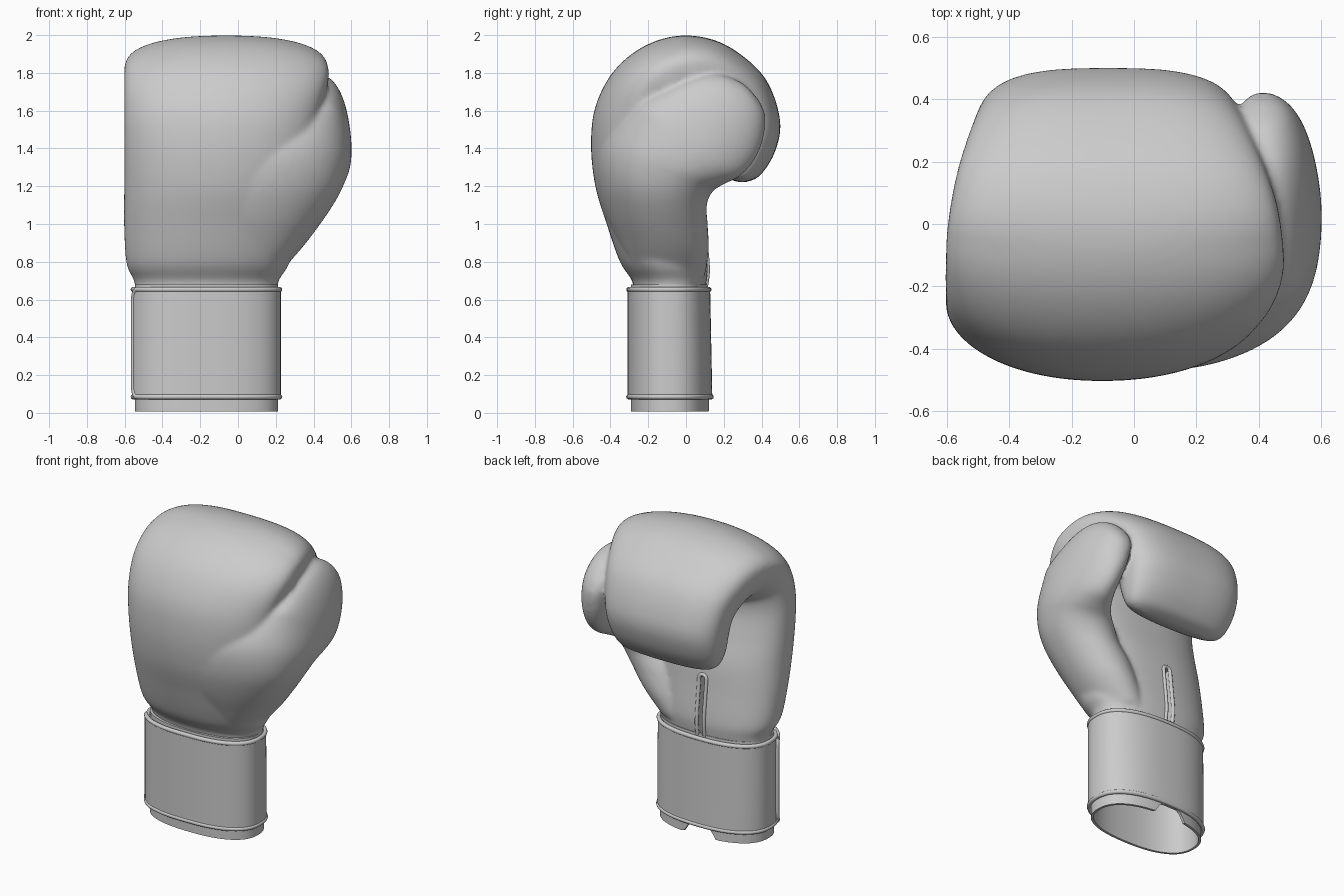
import bpy, bmesh, math
from mathutils import Vector

if "Cube" in bpy.data.objects:
    bpy.data.objects.remove(bpy.data.objects["Cube"])


def new_object(name, bm):
    bmesh.ops.recalc_face_normals(bm, faces=bm.faces[:])
    me = bpy.data.meshes.new(name)
    bm.to_mesh(me)
    bm.free()
    ob = bpy.data.objects.new(name, me)
    bpy.context.collection.objects.link(ob)
    for p in me.polygons:
        p.use_smooth = True
    return ob


def spow(v, n):
    return math.copysign(abs(v) ** (2 / n), v)


def bump(u, centre, width):
    return max(0, 1 - ((u - centre) / width) ** 2)


def catmull(rows, steps):
    out = []
    for i in range(len(rows) - 1):
        a, b, c, d = (rows[max(0, min(len(rows) - 1, i + k))] for k in (-1, 0, 1, 2))
        for s in range(steps):
            t = s / steps
            out.append([0.5 * (2*q + (r-p)*t + (2*p-5*q+4*r-u)*t*t + (3*q-p-3*r+u)*t**3)
                        for p, q, r, u in zip(a, b, c, d)])
    return out + [list(rows[-1])]


def loft(name, rows, square, skew, n_in, seg=64):
    """Rows: outer y, z, inner y, z, left x, right x, widest fraction.
    square and skew give the outer half's squareness and left lean along the sweep."""
    bm = bmesh.new()
    rings = []
    path = catmull(rows, 6)
    for i, (oy, oz, iy, iz, xl, xr, f) in enumerate(path):
        u = i / (len(path) - 1)
        ring = []
        for k in range(seg):
            a = 2 * math.pi * k / seg
            n = square(u) if math.sin(a) < 0 else n_in
            s = spow(math.sin(a), n)
            left = xl - skew(u) * max(0, -s)
            x = (left + xr) / 2 + (xr - left) / 2 * spow(math.cos(a), n)
            t = f + s * (f if s < 0 else 1 - f)
            ring.append(bm.verts.new((x, oy + (iy - oy) * t, oz + (iz - oz) * t)))
        rings.append(ring)
    for p, q in zip(rings, rings[1:]):
        for k in range(seg):
            m = (k + 1) % seg
            bm.faces.new((p[k], p[m], q[m], q[k]))
    bm.faces.new(rings[0])
    bm.faces.new(rings[-1])
    return new_object(name, bm)


def pipe(name, pts, r):
    cu = bpy.data.curves.new(name, 'CURVE')
    cu.dimensions = '3D'
    cu.bevel_depth, cu.bevel_resolution, cu.use_fill_caps = r, 3, True
    sp = cu.splines.new('POLY')
    sp.points.add(len(pts) - 1)
    for p, co in zip(sp.points, pts):
        p.co = (*co, 1)
    sp.use_smooth = True
    bpy.context.collection.objects.link(bpy.data.objects.new(name, cu))


def bake(ob):
    dg = bpy.context.evaluated_depsgraph_get()
    me = bpy.data.meshes.new_from_object(ob.evaluated_get(dg))
    ob.modifiers.clear()
    ob.data = me
    for p in me.polygons:
        p.use_smooth = True
    me.set_sharp_from_angle(angle=math.radians(40))


# Curled mitt, swept from the wrist over the knuckles to the fingertips
mitt = loft("glove_body", [
    (-.28, .64, .10, .64, -.545, .21, .5),
    (-.285, .70, .11, .70, -.55, .215, .5),
    (-.35, .80, .115, .78, -.59, .27, .5),
    (-.42, 1.0, .095, .97, -.603, .33, .5),
    (-.48, 1.2, .075, 1.15, -.603, .38, .5),
    (-.503, 1.42, .03, 1.32, -.603, .40, .5),
    (-.48, 1.62, .0, 1.45, -.603, .42, .48),
    (-.39, 1.80, .0, 1.53, -.603, .455, .43),
    (-.25, 1.925, .02, 1.55, -.603, .48, .38),
    (-.085, 1.99, .04, 1.56, -.60, .475, .36),
    (.085, 1.99, .06, 1.55, -.585, .455, .36),
    (.25, 1.925, .08, 1.53, -.56, .415, .38),
    (.42, 1.77, .10, 1.48, -.52, .36, .42),
    (.498, 1.55, .10, 1.42, -.495, .33, .46),
    (.47, 1.38, .13, 1.34, -.475, .31, .5),
    (.39, 1.255, .18, 1.265, -.43, .275, .5),
    (.31, 1.22, .26, 1.225, -.34, .20, .5)],
    lambda u: 2.1 + .8 * bump(u, .8, .24), lambda u: 0, 2.4)

# Thumb, rising out of the heel of the hand
thumb = loft("thumb", [
    (-.25, .72, .10, .72, -.10, .20, .5),
    (-.345, .88, .12, .86, -.05, .335, .55),
    (-.425, 1.05, .115, 1.0, 0, .45, .58),
    (-.468, 1.22, .11, 1.1, .08, .53, .6),
    (-.46, 1.38, .14, 1.17, .15, .575, .62),
    (-.38, 1.50, .20, 1.21, .24, .597, .6),
    (-.22, 1.64, .28, 1.25, .30, .60, .55),
    (0, 1.755, .35, 1.32, .32, .58, .5),
    (.16, 1.79, .40, 1.42, .325, .545, .5),
    (.30, 1.745, .42, 1.52, .34, .495, .5),
    (.39, 1.65, .42, 1.58, .375, .44, .5)],
    lambda u: 2, lambda u: .55 * bump(u, .32, .27), 2)

# Weld mitt and thumb into one padded surface
bm = bmesh.new()
bm.from_mesh(mitt.data)
bm.from_mesh(thumb.data)
bm.to_mesh(mitt.data)
bm.free()
bpy.data.objects.remove(thumb)
rm = mitt.modifiers.new("weld", 'REMESH')
rm.mode, rm.voxel_size, rm.use_smooth_shade = 'VOXEL', .013, True
sm = mitt.modifiers.new("soften", 'SMOOTH')
sm.factor, sm.iterations = .5, 10
bake(mitt)
bpy.context.view_layer.update()

# Piping around the wrist slit, laid on the palm
SX, SW = -.185, .026
path = [(SX - SW, .66 + .38 * i / 14) for i in range(15)]
path += [(SX - SW * math.cos(a), 1.04 + SW * math.sin(a))
         for a in (math.pi * i / 8 for i in range(1, 8))]
path += [(SX + SW, 1.04 - .38 * i / 14) for i in range(15)]
pts = []
for x, z in path:
    hit, loc, _, _ = mitt.ray_cast(Vector((x, .17, z)), Vector((0, -1, 0)))
    pts.append((x, loc.y if hit else .1, z))
pipe("slit_piping", pts, .012)

# Slit cut into the palm
bm = bmesh.new()
bmesh.ops.create_cube(bm, size=1)
for v in bm.verts:
    v.co = (SX + v.co.x * SW * 1.7, .09 + v.co.y * .14, .84 + v.co.z * .42)
cutter = new_object("slit_cutter", bm)
cutter.hide_render = True
bo = mitt.modifiers.new("slit", 'BOOLEAN')
bo.operation, bo.object, bo.solver = 'DIFFERENCE', cutter, 'EXACT'
bake(mitt)
bpy.data.objects.remove(cutter)

CX, CY = -.167, -.09


def oval(a, off=0.0, z=0.0):
    """Point on the wrist outline; the band leans slightly outward at the base."""
    return (CX + (.384 + off) * spow(math.cos(a), 2.4),
            CY + (.208 + off) * spow(math.sin(a), 2.4)
            + .02 * (.65 - z) * max(0, math.sin(a)), z)


def sheet(name, grid, cyclic, thick):
    bm = bmesh.new()
    vs = [[bm.verts.new(p) for p in col] for col in grid]
    for i in range(len(vs) - (0 if cyclic else 1)):
        p, q = vs[i], vs[(i + 1) % len(vs)]
        for j in range(len(p) - 1):
            bm.faces.new((p[j], q[j], q[j + 1], p[j + 1]))
    ob = new_object(name, bm)
    so = ob.modifiers.new("thickness", 'SOLIDIFY')
    so.thickness, so.offset = thick, 0
    bake(ob)


# Wrist lining, open below, with a notch on the palm side
grid = []
for i in range(128):
    a = 2 * math.pi * i / 128
    notch = bump(oval(a)[0], SX, .12) if math.sin(a) > 0 else 0
    z0 = .008 + .07 * min(1, notch * 1.5)
    grid.append([oval(a, -.014, z0 + (.68 - z0) * j / 6) for j in range(7)])
sheet("wrist_lining", grid, True, .016)

# Closure strap: comes round the front and overlaps its own start on the left
END = math.pi * 1.09
START = END + 2 * math.pi + .3
Z0, Z1, N = .085, .653, 150


def wrap(t, z):
    lift = min(1, max(0, (t - .8) / .12)) * .012
    return oval(START + (END - START) * t, .004 + lift, z)


sheet("wrist_strap", [[wrap(i / N, Z0 + (Z1 - Z0) * j / 4) for j in range(5)]
                      for i in range(N + 1)], False, .012)

# Piping along both strap edges and round its end
RT, RZ = .026, .07
edge = [wrap((1 - RT) * i / N, Z0) for i in range(N + 1)]
for zc, a0 in ((Z0 + RZ, -math.pi / 2), (Z1 - RZ, 0)):
    for k in range(9):
        a = a0 + math.pi / 2 * k / 8
        edge.append(wrap(1 - RT + RT * math.cos(a), zc + RZ * math.sin(a)))
edge += [wrap((1 - RT) * (1 - i / N), Z1) for i in range(1, N + 1)]
pipe("strap_piping", edge, .0135)
